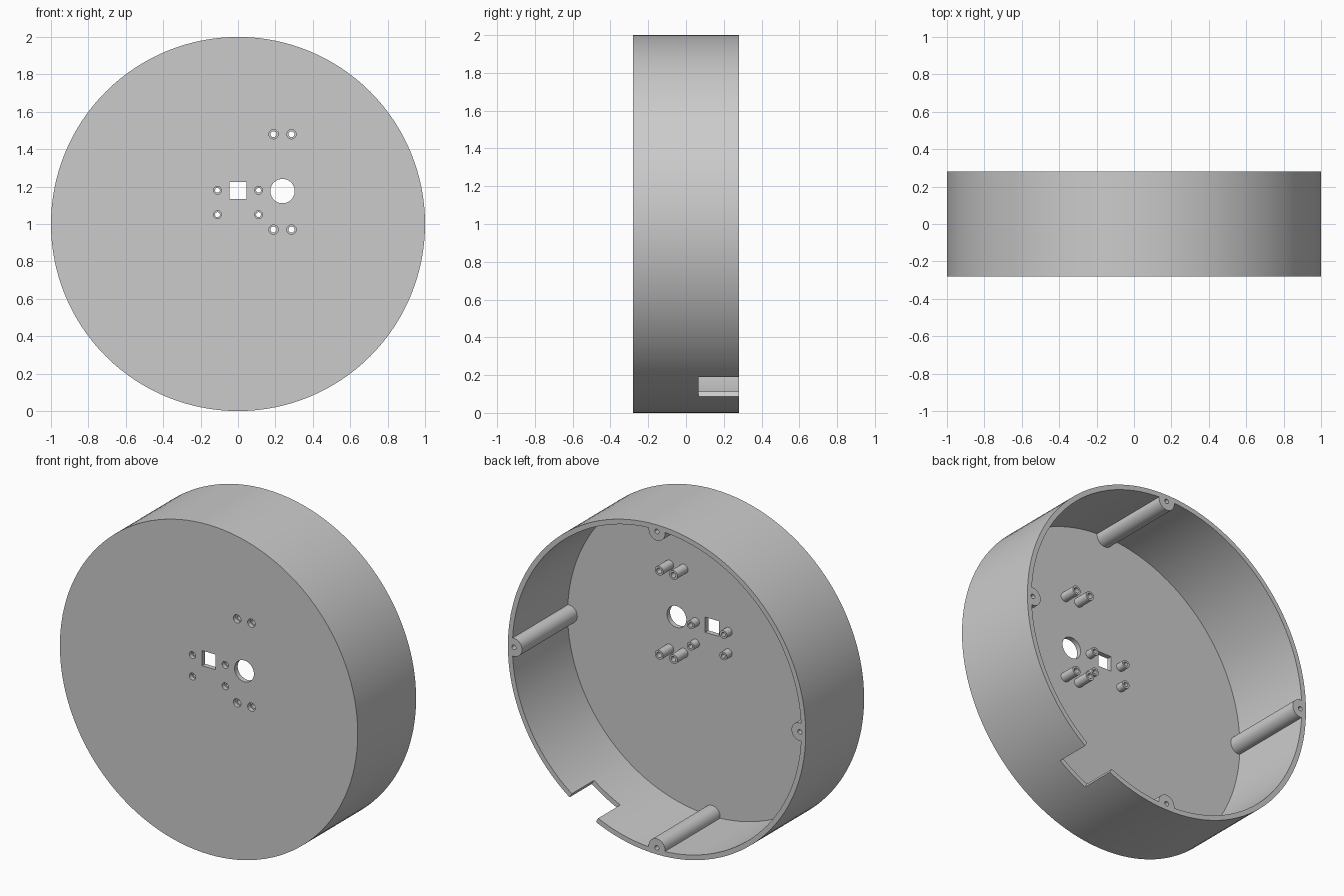
import bpy
import math
from mathutils import Matrix, Vector

cube = bpy.data.objects.get("Cube")
if cube:
    bpy.data.objects.remove(cube, do_unlink=True)

FRONT, BACK, FLOOR = -0.28, 0.28, -0.25   # depth positions along y
MID = 1.0                                 # height of the drum centre

grey = bpy.data.materials.new("plain grey")
grey.use_nodes = True
grey.diffuse_color = (0.6, 0.6, 0.6, 1)
grey.node_tree.nodes["Principled BSDF"].inputs["Base Color"].default_value = (0.6, 0.6, 0.6, 1)


def rod(name, x, z, radius, y0, y1, sides=32):
    """Solid cylinder running front to back."""
    bpy.ops.mesh.primitive_cylinder_add(
        vertices=sides, radius=radius, depth=y1 - y0,
        location=(x, (y0 + y1) / 2, z), rotation=(math.pi / 2, 0, 0))
    ob = bpy.context.object
    ob.name = name
    ob.data.materials.append(grey)
    return ob


def block(name, centre, size, turn=0):
    bpy.ops.mesh.primitive_cube_add(size=1)
    ob = bpy.context.object
    ob.name = name
    ob.data.transform(Matrix.Translation(Vector(centre))
                      @ Matrix.Rotation(turn, 4, 'Y')
                      @ Matrix.Diagonal((*size, 1)))
    ob.data.materials.append(grey)
    return ob


def carve(target, cutter, operation='DIFFERENCE'):
    """Apply a boolean and discard the cutter."""
    mod = target.modifiers.new("cut", 'BOOLEAN')
    mod.operation = operation
    mod.solver = 'EXACT'
    mod.object = cutter
    bpy.ops.object.select_all(action='DESELECT')
    target.select_set(True)
    bpy.context.view_layer.objects.active = target
    bpy.ops.object.modifier_apply(modifier=mod.name)
    bpy.data.objects.remove(cutter, do_unlink=True)


def smooth(ob):
    bpy.ops.object.select_all(action='DESELECT')
    ob.select_set(True)
    bpy.context.view_layer.objects.active = ob
    bpy.ops.object.shade_smooth_by_angle(angle=math.radians(30))


# Drum: closed front, open back
drum = rod("drum_shell", 0, MID, 1.0, FRONT, BACK, 128)
carve(drum, rod("cavity", 0, MID, 0.97, FLOOR, 0.4, 128))

# Cable notch in the lower rim
angle = math.radians(60)
carve(drum, block("notch", (math.cos(angle), 0.217, MID - math.sin(angle)),
                  (0.2, 0.3, 0.204), angle))

# Square and round openings in the front
carve(drum, block("square_opening", (0, FRONT, 1.179), (0.092, 0.2, 0.092)))
carve(drum, rod("round_opening", 0.238, 1.176, 0.065, -0.4, -0.2, 48))


# Bored standoffs behind the front, with wider holes in the front itself
def standoff(name, x, z, radius, hole, bore, length):
    carve(drum, rod("front_hole", x, z, hole, -0.4, -0.2))
    tube = rod(name, x, z, radius, FLOOR - 0.005, FLOOR + length)
    carve(tube, rod("bore", x, z, bore, -0.4, 0.2))
    smooth(tube)


for x in (0.19, 0.286):
    for z in (0.97, 1.48):
        standoff("long_standoff", x, z, 0.028, 0.025, 0.016, 0.1)
for x in (-0.11, 0.11):
    for z in (1.05, 1.18):
        standoff("short_standoff", x, z, 0.025, 0.021, 0.013, 0.05)

# Four screw posts merged into the wall, each with a pilot hole
for i in range(4):
    x = 0.96 * math.cos(i * math.pi / 2)
    z = MID + 0.96 * math.sin(i * math.pi / 2)
    post = rod("screw_post", x, z, 0.055, FLOOR - 0.01, BACK)
    carve(post, rod("wall_limit", 0, MID, 0.99, -0.5, 0.5, 128), 'INTERSECT')
    for part in (post, drum):
        carve(part, rod("pilot", x, z, 0.014, 0.08, 0.4, 20))
    smooth(post)

smooth(drum)
